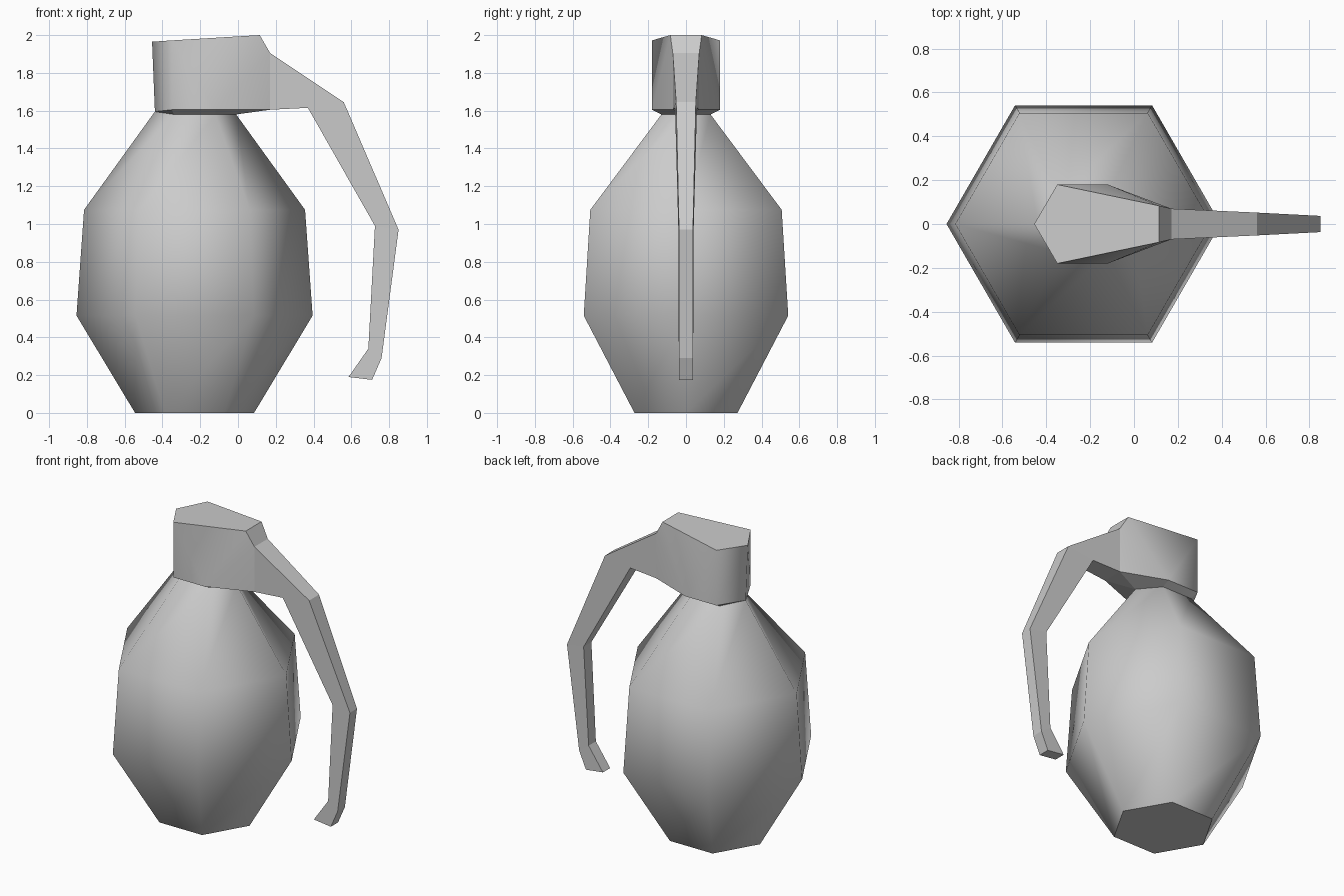
import bpy
import bmesh
import math

cube = bpy.data.objects.get("Cube")
if cube:
    bpy.data.objects.remove(cube, do_unlink=True)

# One plain grey for everything
GREY = (0.6, 0.6, 0.6, 1.0)
grey = bpy.data.materials.new("plain grey")
grey.diffuse_color = GREY
grey.use_nodes = True
grey.node_tree.nodes["Principled BSDF"].inputs["Base Color"].default_value = GREY


def finish(name, bm):
    bmesh.ops.recalc_face_normals(bm, faces=bm.faces)
    mesh = bpy.data.meshes.new(name)
    bm.to_mesh(mesh)
    bm.free()
    mesh.materials.append(grey)
    obj = bpy.data.objects.new(name, mesh)
    bpy.context.collection.objects.link(obj)
    return obj


def mirrored_pair(bm, x, y, z):
    """Matching vertices on the front (-y) and back (+y) sides."""
    return bm.verts.new((x, -y, z)), bm.verts.new((x, y, z))


# Body: stacked six-sided rings (x radius, y radius, height)
AXIS_X = -0.23
bm = bmesh.new()
rings = []
for rx, ry, z in [(0.315, 0.315, 0), (0.625, 0.625, 0.515), (0.585, 0.585, 1.075)]:
    rings.append([bm.verts.new((AXIS_X + rx * math.cos(i * math.pi / 3),
                                ry * math.sin(i * math.pi / 3), z)) for i in range(6)])
neck = [(-0.01, 0, 1.58), (-0.12, 0.13, 1.58), (-0.34, 0.13, 1.58),
        (-0.44, 0, 1.595), (-0.34, -0.13, 1.58), (-0.12, -0.13, 1.58)]
rings.append([bm.verts.new(p) for p in neck])
for low, high in zip(rings, rings[1:]):
    for i in range(6):
        j = (i + 1) % 6
        bm.faces.new((low[i], low[j], high[j], high[i])).smooth = True
bm.faces.new(rings[0])
finish("body", bm)

# Head: wedge with a pointed back, narrowing towards the lever
bm = bmesh.new()
back_top = bm.verts.new((-0.455, 0, 1.965))
back_low = bm.verts.new((-0.44, 0, 1.595))
neck_end = bm.verts.new((-0.01, 0, 1.58))
corner_top = mirrored_pair(bm, -0.35, 0.18, 1.972)
corner_low = mirrored_pair(bm, -0.35, 0.18, 1.605)
cheek_low = mirrored_pair(bm, -0.12, 0.18, 1.605)
nose_top = mirrored_pair(bm, 0.115, 0.083, 2.0)
root_top = mirrored_pair(bm, 0.17, 0.07, 1.905)
root_low = mirrored_pair(bm, 0.17, 0.07, 1.605)
neck_back = mirrored_pair(bm, -0.34, 0.13, 1.58)
neck_front = mirrored_pair(bm, -0.12, 0.13, 1.58)
for s in (0, 1):
    # smooth side walls
    for face in [(back_top, corner_top[s], corner_low[s], back_low),
                 (corner_top[s], cheek_low[s], corner_low[s]),
                 (corner_top[s], nose_top[s], cheek_low[s]),
                 (nose_top[s], root_top[s], cheek_low[s]),
                 (root_top[s], root_low[s], cheek_low[s])]:
        bm.faces.new(face).smooth = True
    # flat underside sloping in to the neck
    bm.faces.new((back_low, corner_low[s], neck_back[s]))
    bm.faces.new((corner_low[s], cheek_low[s], neck_front[s], neck_back[s]))
    bm.faces.new((cheek_low[s], root_low[s], neck_end, neck_front[s]))
bm.faces.new((root_low[0], root_low[1], neck_end))
bm.faces.new((back_top, corner_top[0], nose_top[0], nose_top[1], corner_top[1]))
bm.faces.new((nose_top[0], root_top[0], root_top[1], nose_top[1]))
finish("head", bm)

# Lever: flat-sided bar, each station is outer (x, z, half width), inner (x, z, half width)
stations = [((0.17, 1.905, 0.07), (0.17, 1.605, 0.07)),
            ((0.56, 1.645, 0.052), (0.37, 1.615, 0.058)),
            ((0.85, 0.97, 0.037), (0.725, 0.99, 0.041)),
            ((0.76, 0.29, 0.038), (0.69, 0.34, 0.038)),
            ((0.71, 0.175, 0.038), (0.585, 0.19, 0.038))]
bm = bmesh.new()
sections = []
for (ox, oz, ow), (ix, iz, iw) in stations:
    outer = mirrored_pair(bm, ox, ow, oz)
    inner = mirrored_pair(bm, ix, iw, iz)
    sections.append((outer[0], outer[1], inner[1], inner[0]))
for a, b in zip(sections, sections[1:]):
    for i in range(4):
        j = (i + 1) % 4
        bm.faces.new((a[i], a[j], b[j], b[i]))
bm.faces.new(sections[-1])
finish("lever", bm)
